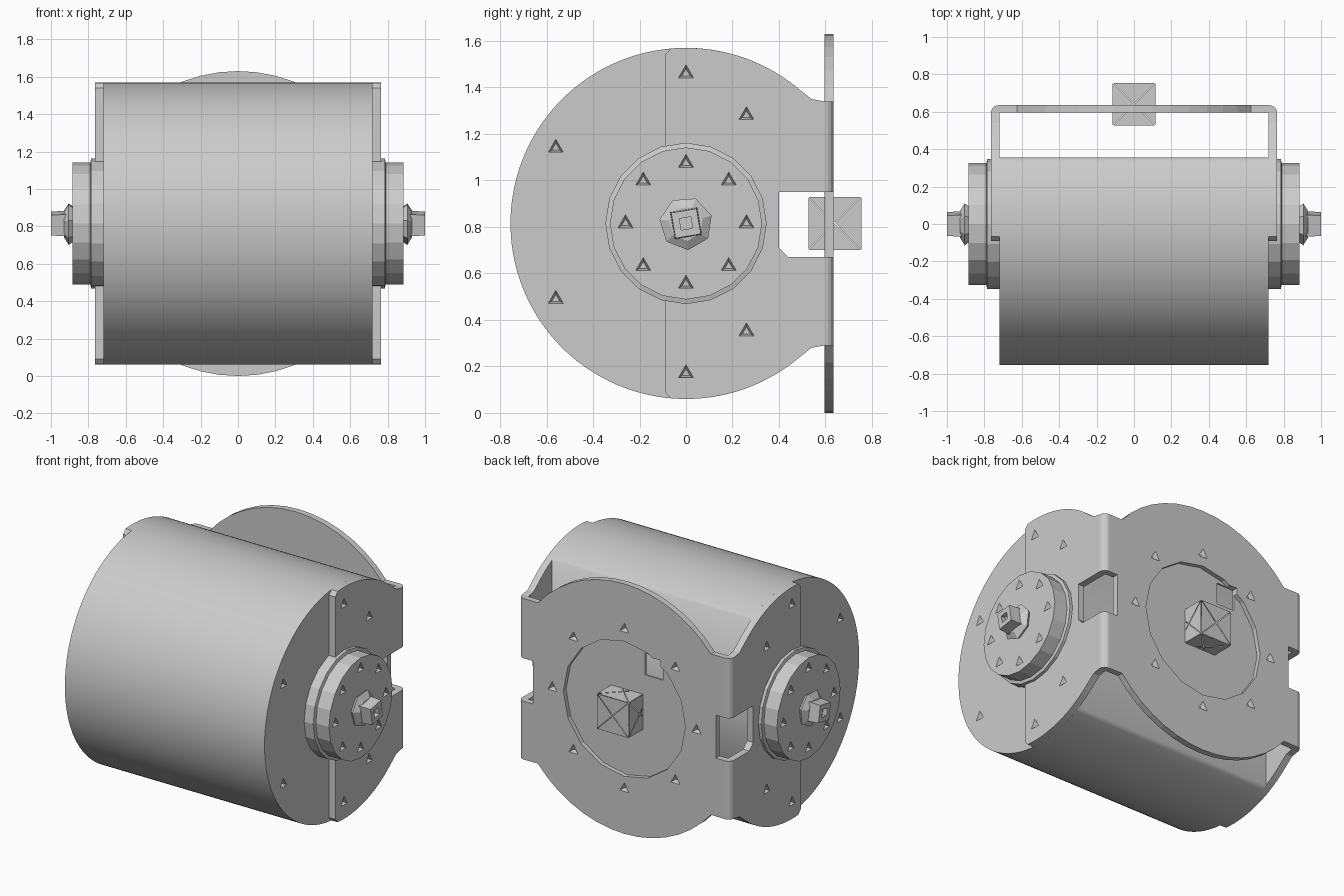
import bpy, bmesh
from math import sin, cos, pi, radians
from mathutils import Matrix, Vector

old = bpy.data.objects.get("Cube")
if old:
    bpy.data.objects.remove(old, do_unlink=True)

grey = bpy.data.materials.new("plain_grey")
grey.use_nodes = True
GREY = (0.6, 0.6, 0.6, 1)
grey.diffuse_color = GREY
grey.node_tree.nodes["Principled BSDF"].inputs["Base Color"].default_value = GREY

CZ = 0.815      # height of the drum axis
R = 0.755       # drum radius
PLATE_R = 0.815


def finish(name, bm, recalc=True):
    if recalc:
        bmesh.ops.recalc_face_normals(bm, faces=bm.faces)
    mesh = bpy.data.meshes.new(name)
    bm.to_mesh(mesh)
    bm.free()
    mesh.materials.append(grey)
    obj = bpy.data.objects.new(name, mesh)
    bpy.context.collection.objects.link(obj)
    return obj


def arc(r, start, end, n):
    """Points on a circle about the drum axis, angles in degrees."""
    angles = [radians(start + (end - start) * i / n) for i in range(n + 1)]
    return [(r * cos(a), CZ + r * sin(a)) for a in angles]


def prism(name, outline, lo, hi, axis):
    """Extrude a flat outline along the given axis."""
    place = {"x": lambda p, d: (d, p[0], p[1]),
             "y": lambda p, d: (p[0], d, p[1]),
             "z": lambda p, d: (p[0], p[1], d)}[axis]
    bm = bmesh.new()
    base = bm.faces.new([bm.verts.new(place(p, lo)) for p in outline])
    ext = bmesh.ops.extrude_face_region(bm, geom=[base], use_keep_orig=True)
    shift = Vector(place((0, 0), hi - lo))
    verts = [g for g in ext["geom"] if isinstance(g, bmesh.types.BMVert)]
    bmesh.ops.translate(bm, vec=shift, verts=verts)
    return finish(name, bm)


def turned(name, stations, sides, side, turn=0.0):
    """Stack of regular rings (x, radius) around the drum axis."""
    bm = bmesh.new()
    rings = []
    for x, r in stations:
        rings.append([bm.verts.new((side * x, r * cos(turn + 2 * pi * i / sides),
                                    CZ + r * sin(turn + 2 * pi * i / sides)))
                      for i in range(sides)])
    for a, b in zip(rings, rings[1:]):
        for i in range(sides):
            j = (i + 1) % sides
            bm.faces.new((a[i], a[j], b[j], b[i]))
    bm.faces.new(rings[0])
    bm.faces.new(rings[-1])
    return finish(name, bm)


def cut(target, cutter):
    cutter.hide_render = True
    cutter.hide_viewport = True
    mod = target.modifiers.new(cutter.name, "BOOLEAN")
    mod.operation = "DIFFERENCE"
    mod.solver = "EXACT"
    mod.object = cutter


def screw_holes(target, spots, direction):
    """Small tapered three-sided pits at the given surface points."""
    bm = bmesh.new()
    turn = Vector(direction).to_track_quat("Z", "Y").to_matrix().to_4x4()
    for spot in spots:
        bmesh.ops.create_cone(bm, cap_ends=True, segments=3, radius1=0.02,
                              radius2=0.055, depth=0.06,
                              matrix=Matrix.Translation(spot) @ turn)
    cut(target, finish(target.name + "_hole_cutter", bm))


def ring_points(r, n):
    return [(r * sin(2 * pi * i / n), CZ + r * cos(2 * pi * i / n)) for i in range(n)]


# Drum with a flat back
drum = prism("drum", arc(R, 62, 298, 96), -0.72, 0.72, "x")
bpy.ops.object.select_all(action="DESELECT")
drum.select_set(True)
bpy.context.view_layer.objects.active = drum
bpy.ops.object.shade_smooth_by_angle(angle=radians(75))

# Side arm outline: upper half, window notch, lower half
upper = [(-0.09, 1.54)] + arc(R, 95, 50, 14) + [(0.54, 1.35), (0.595, 1.34)]
lower = [(y, 2 * CZ - z) for y, z in reversed(upper)]
notch = [(0.595, 0.95), (0.4, 0.95), (0.4, 0.71), (0.44, 0.67), (0.595, 0.67)]
arm_outline = upper + notch + lower

for side, word in ((1, "left"), (-1, "right")):
    # Bracket arm and its rounded corner folds
    arm = prism(word + "_arm", arm_outline, side * 0.72, side * 0.765, "x")
    screw_holes(arm, [(side * 0.765, y, z) for y, z in
                      ((0, 1.46), (0.26, 1.28), (0.26, 0.35), (0, 0.17))], (side, 0, 0))
    fold = [(side * 0.72, 0.595)] + [
        (side * (0.725 + 0.04 * cos(a * pi / 8)), 0.595 + 0.04 * sin(a * pi / 8))
        for a in range(5)] + [(side * 0.72, 0.635)]
    for level, lo, hi in (("upper", 0.95, 1.34), ("lower", 0.29, 0.67)):
        prism(f"{word}_{level}_fold", fold, lo, hi, "z")

    # Holes on the drum end
    screw_holes(drum, [(side * 0.72, -0.56, CZ + d) for d in (-0.325, 0.325)],
                (side, 0, 0))

    # Hub, nut and square shaft end
    hub = turned(word + "_hub", [(0.70, 0.347), (0.785, 0.347), (0.79, 0.327),
                                 (0.885, 0.327)], 20, side)
    screw_holes(hub, [(side * 0.885, y, z) for y, z in ring_points(0.26, 8)],
                (side, 0, 0))
    turned(word + "_nut", [(0.87, 0.09), (0.905, 0.115), (0.93, 0.075)], 7, side, 0.3)
    turned(word + "_shaft", [(0.9, 0.085), (1.0, 0.078), (1.0, 0.035), (0.97, 0.035)],
           4, side, pi / 4 + 0.17)

# Back plate: clipped disc with square shoulders and notched sides
half = [(0.725, 0.29), (0.725, 0.67), (0.66, 0.67),
        (0.66, 0.95), (0.725, 0.95), (0.725, 1.34)]
other = [(-x, z) for x, z in reversed(half)]
plate_outline = half + arc(PLATE_R, 40, 140, 14) + other + arc(PLATE_R, 220, 320, 14)
plate = prism("back_plate", plate_outline, 0.595, 0.635, "y")

# Round recess, square port and screw holes in the plate
cut(plate, prism("recess_cutter", ring_points(0.44, 16), 0.607, 0.7, "y"))
port = [(-0.26, 1.06), (-0.13, 1.06), (-0.13, 1.2), (-0.26, 1.2)]
cut(plate, prism("port_cutter", port, 0.5, 0.68, "y"))
screw_holes(plate, [(x, 0.635, z) for x, z in ring_points(0.52, 8)], (0, 1, 0))

# Block on the plate, each face split by diagonal slits
bm = bmesh.new()
bmesh.ops.create_cube(bm, size=0.23, matrix=Matrix.Translation((0, 0.64, CZ)))
bmesh.ops.poke(bm, faces=bm.faces[:])
rims = bmesh.ops.inset_individual(bm, faces=bm.faces[:], thickness=0.003)
bmesh.ops.delete(bm, geom=rims["faces"], context="FACES")
finish("centre_block", bm, recalc=False)
